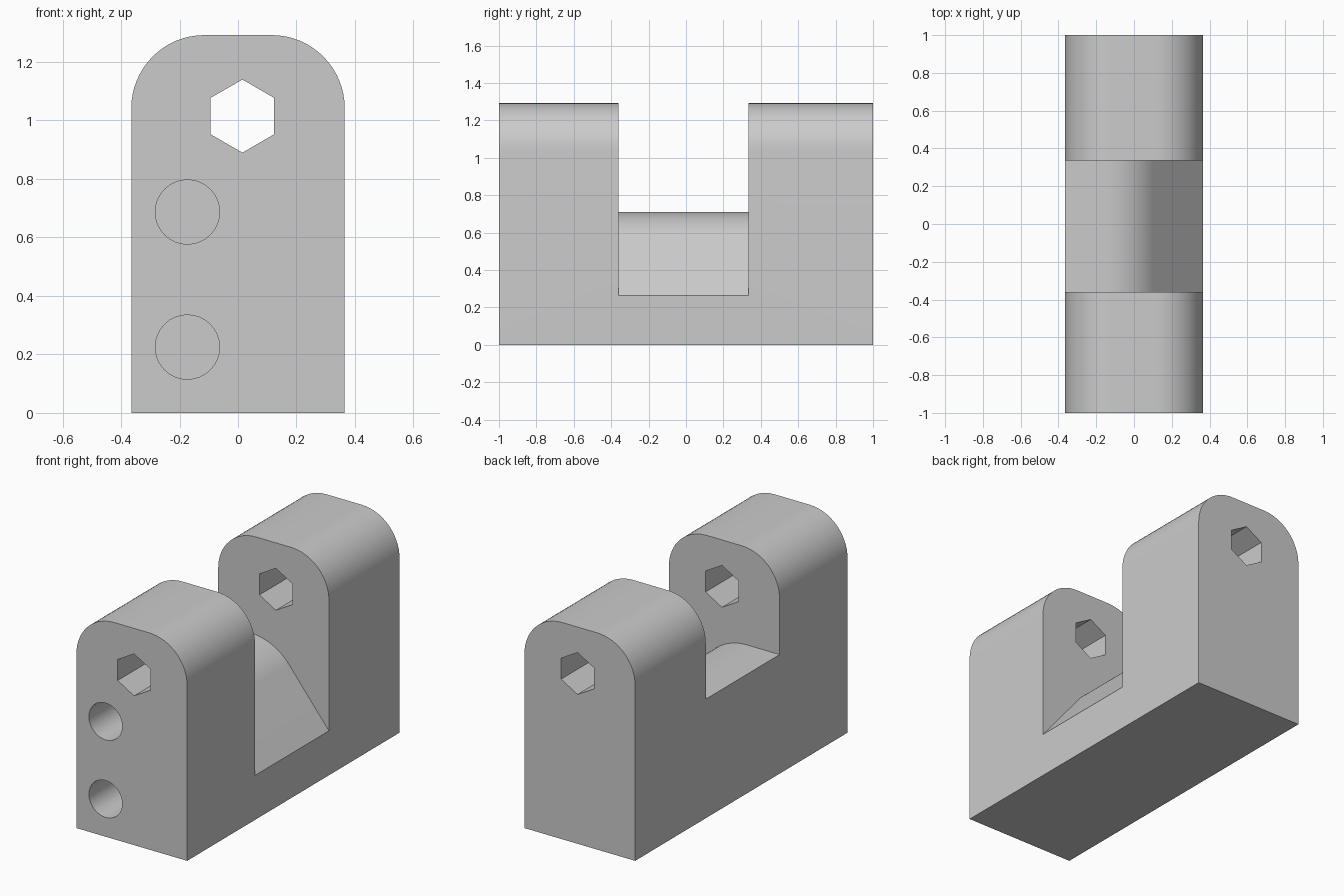
import bpy, bmesh, math

old = bpy.data.objects.get("Cube")
if old:
    bpy.data.objects.remove(old, do_unlink=True)

W, H, R = 0.365, 1.292, 0.25          # half width, height, top corner radius
SADDLE = (-0.36, 0.335)               # y range of the gap between the blocks

grey = bpy.data.materials.new("light_grey")
grey.diffuse_color = (0.6, 0.6, 0.6, 1)
grey.use_nodes = True
grey.node_tree.nodes["Principled BSDF"].inputs["Base Color"].default_value = (0.6, 0.6, 0.6, 1)


def arc(cx, cz, r, start, end, steps):
    """Points of an arc in the xz plane, angles in degrees."""
    angles = [math.radians(start + (end - start) * i / steps) for i in range(steps + 1)]
    return [(cx + r * math.cos(a), cz + r * math.sin(a)) for a in angles]


def prism(name, profile, y0, y1):
    """Extrude an xz profile from y0 to y1."""
    bm = bmesh.new()
    face = bm.faces.new([bm.verts.new((x, y0, z)) for x, z in profile])
    ext = bmesh.ops.extrude_face_region(bm, geom=[face])
    verts = [v for v in ext["geom"] if isinstance(v, bmesh.types.BMVert)]
    bmesh.ops.translate(bm, verts=verts, vec=(0, y1 - y0, 0))
    bmesh.ops.recalc_face_normals(bm, faces=bm.faces)
    mesh = bpy.data.meshes.new(name)
    bm.to_mesh(mesh)
    bm.free()
    mesh.materials.append(grey)
    obj = bpy.data.objects.new(name, mesh)
    bpy.context.collection.objects.link(obj)
    return obj


def cut(target, cutter):
    """Subtract the cutter, then remove it."""
    cutter.hide_render = True
    mod = target.modifiers.new("cut", "BOOLEAN")
    mod.operation, mod.solver, mod.object = "DIFFERENCE", "EXACT", cutter
    bpy.context.view_layer.objects.active = target
    bpy.ops.object.modifier_apply(modifier=mod.name)
    bpy.data.objects.remove(cutter, do_unlink=True)


# Body with rounded top corners
outline = [(-W, 0), (W, 0)]
outline += arc(W - R, H - R, R, 0, 90, 16) + arc(R - W, H - R, R, 90, 180, 16)
body = prism("bracket_body", outline, -1, 1)

# Saddle: flat top, rounded shoulder, then a straight slope down to the +x side
top, low, slope = 0.71, 0.265, 51
corner = W - (top - low) / math.tan(math.radians(slope))
radius = 0.154 / math.tan(math.radians(slope / 2))
shoulder = arc(corner - 0.154, top - radius, radius, 90, 90 - slope, 16)
drop = 0.1 * math.tan(math.radians(slope))
gap = [(-W - 0.1, top)] + shoulder + [(W + 0.1, low - drop), (W + 0.1, H + 0.1), (-W - 0.1, H + 0.1)]
cut(body, prism("saddle_cutter", gap, *SADDLE))

# Hexagonal bore through both blocks
cut(body, prism("hex_cutter", arc(0.015, 1.015, 0.125, 30, 330, 5), -1.1, 1.1))

# Two blind round holes in the front
for z in (0.225, 0.687):
    cut(body, prism("hole_cutter", arc(-0.173, z, 0.11, 0, 348.75, 31), -1.1, -0.5))

# Smooth shading with sharp edges
bpy.ops.object.select_all(action="DESELECT")
body.select_set(True)
bpy.context.view_layer.objects.active = body
bpy.ops.object.shade_smooth_by_angle(angle=math.radians(30))
